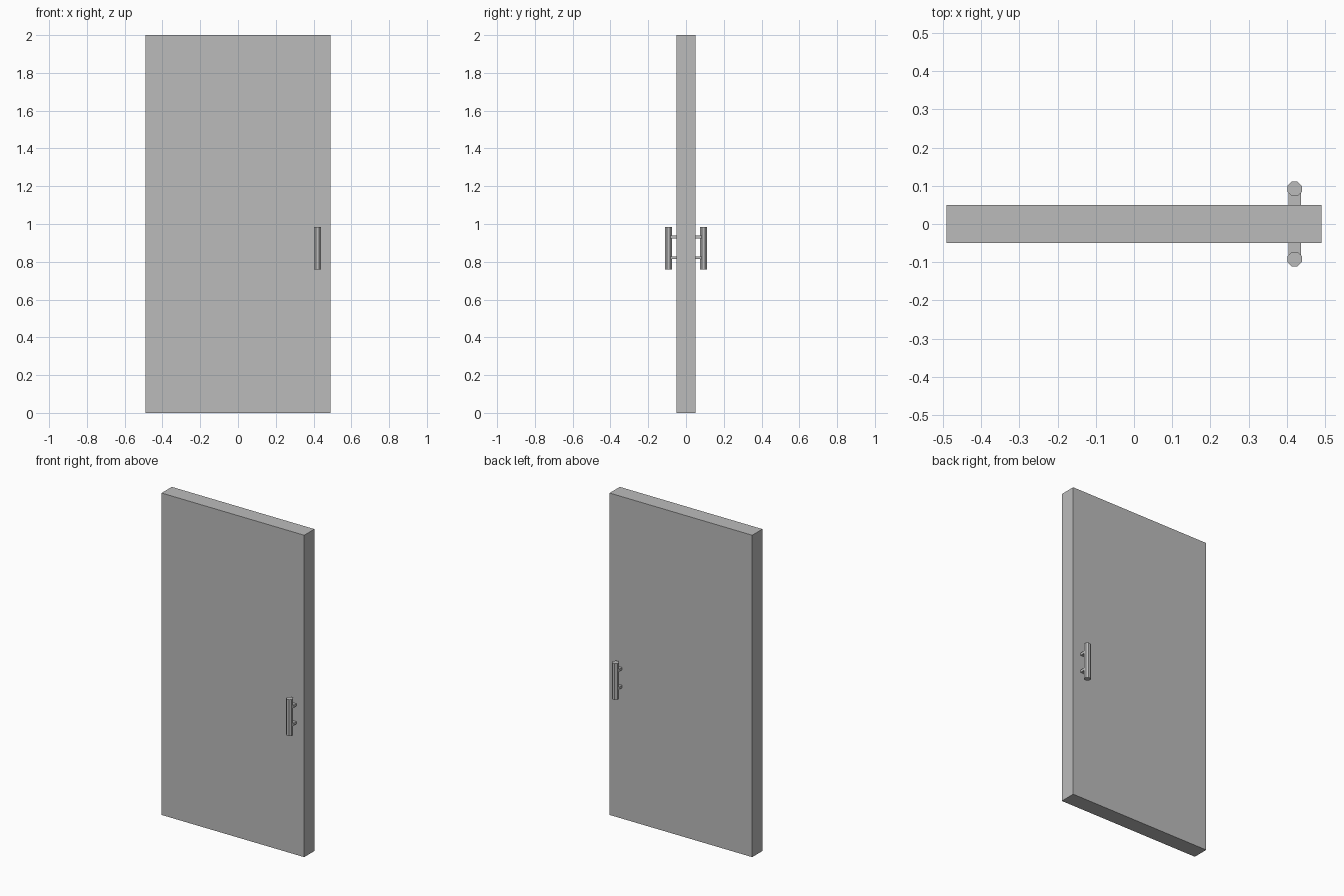
import bpy
from math import pi

cube = bpy.data.objects.get("Cube")
if cube:
    bpy.data.objects.remove(cube, do_unlink=True)

# Single grey finish
grey = bpy.data.materials.new("plain_grey")
grey.use_nodes = True
colour = (0.5, 0.5, 0.5, 1)
grey.diffuse_color = colour
grey.node_tree.nodes["Principled BSDF"].inputs["Base Color"].default_value = colour


def finish(name):
    obj = bpy.context.object
    obj.name = name
    obj.data.materials.append(grey)
    return obj


def box(name, location, size):
    bpy.ops.mesh.primitive_cube_add(size=1, location=location)
    obj = finish(name)
    obj.scale = size
    return obj


def octagon_bar(name, location, radius, height):
    bpy.ops.mesh.primitive_cylinder_add(vertices=8, radius=radius, depth=height,
                                        location=location, rotation=(0, 0, pi / 8))
    return finish(name)


# Door slab
box("door_panel", (0, 0, 1), (0.98, 0.1, 2))

# Matching pull handles, each with two flat standoffs
HANDLE_X = 0.42
for side, sign in (("front", -1), ("back", 1)):
    octagon_bar(side + "_handle_bar", (HANDLE_X, sign * 0.092, 0.871), 0.0203, 0.226)
    for label, z in (("lower", 0.821), ("upper", 0.932)):
        box(f"{side}_{label}_handle_post", (HANDLE_X, sign * 0.066, z),
            (0.033, 0.04, 0.015))
